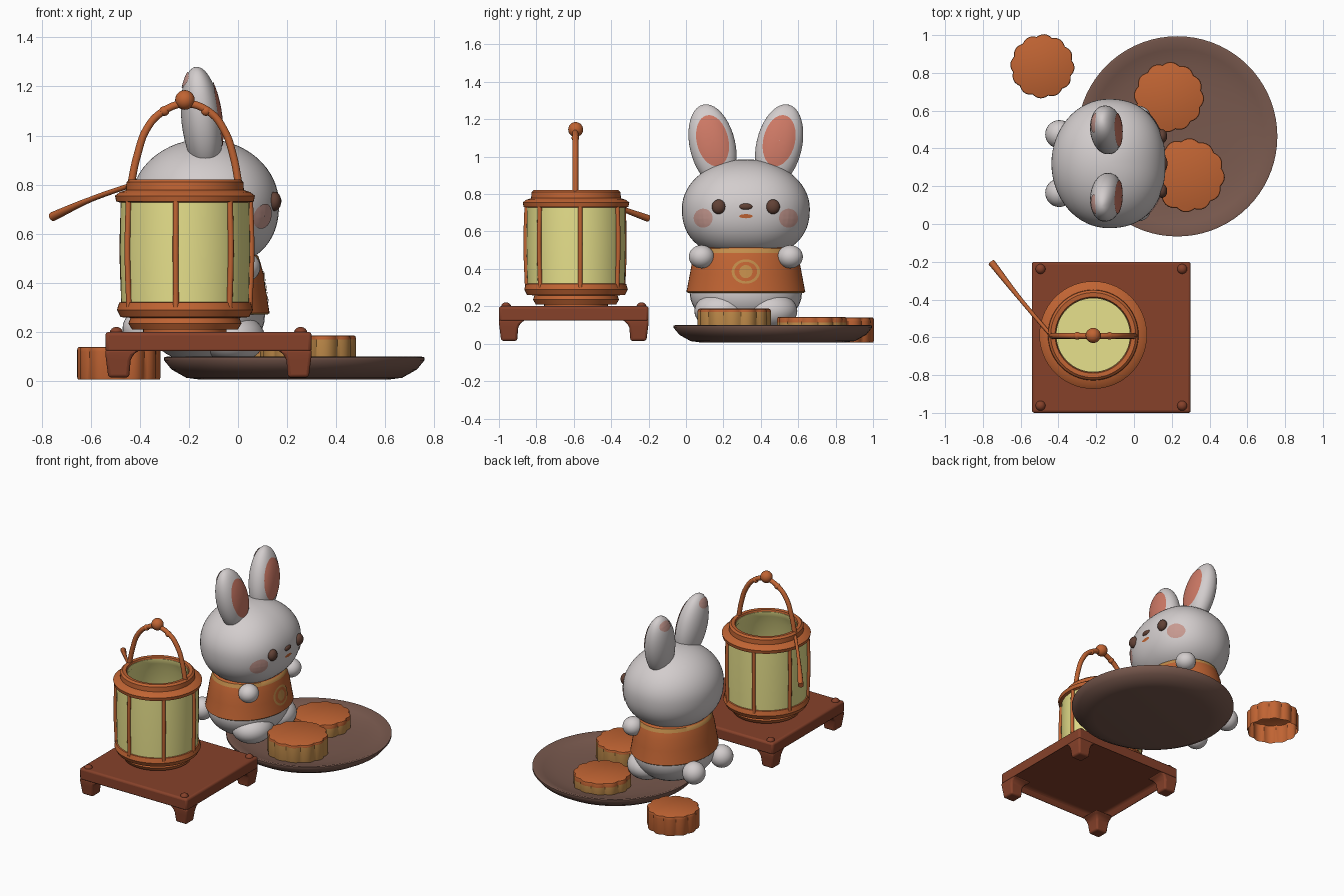
import bpy, bmesh, math
from mathutils import Vector, Matrix
from mathutils.bvhtree import BVHTree

if "Cube" in bpy.data.objects:
    bpy.data.objects.remove(bpy.data.objects["Cube"])

COLS = {"fur": (.65, .61, .61), "terracotta": (.53, .127, .033), "dark_wood": (.24, .053, .023),
        "plate_brown": (.19, .10, .076), "lamp_paper": (.95, .89, .31), "pastry_tan": (.54, .265, .07),
        "ear_pink": (.61, .19, .13), "blush": (.57, .32, .28), "eye_brown": (.12, .053, .036)}
MATS = {}
for n, c in COLS.items():
    MATS[n] = bpy.data.materials.new(n)
    MATS[n].diffuse_color = (*c, 1)


def finish(name, bm, mats, recalc=True):
    if recalc:
        bmesh.ops.recalc_face_normals(bm, faces=bm.faces)
    me = bpy.data.meshes.new(name)
    bm.to_mesh(me)
    bm.free()
    for m in mats.split():
        me.materials.append(MATS[m])
    ob = bpy.data.objects.new(name, me)
    bpy.context.collection.objects.link(ob)
    return ob


def ellipsoid(name, c, r, mat, rot=None, seg=40, front=2, low=2):
    """Ellipsoid; front squares the +x side of its plan, low fills out its lower half."""
    bm = bmesh.new()
    bmesh.ops.create_uvsphere(bm, u_segments=seg, v_segments=seg // 2, radius=1)
    for v in bm.verts:
        x, y, z = v.co
        p, q = (front if x > 0 else 2), (low if z < 0 else 2)
        h = (abs(x) ** p + abs(y) ** p) ** (1 / p)
        v.co /= (h ** q + abs(z) ** q) ** (1 / q)
    m = Matrix.Translation(c) @ (rot or Matrix()) @ Matrix.Diagonal((*r, 1))
    bmesh.ops.transform(bm, matrix=m, verts=bm.verts)
    return finish(name, bm, mat)


def loft(name, rings, mats, cap_start=True, cap_end=True, rule=None):
    """Skin closed rings of points; rule maps a face centre to a material index."""
    bm = bmesh.new()
    vs = [[bm.verts.new(p) for p in ring] for ring in rings]
    n = len(vs[0])
    for a, b in zip(vs, vs[1:]):
        for i in range(n):
            bm.faces.new((a[i], a[(i + 1) % n], b[(i + 1) % n], b[i]))
    if cap_start:
        bm.faces.new(vs[0])
    if cap_end:
        bm.faces.new(vs[-1])
    if rule:
        for f in bm.faces:
            f.material_index = rule(f.calc_center_median())
    return finish(name, bm, mats)


def lathe(name, c, prof, mats, seg=56, sx=1, rule=None, caps=(True, True)):
    rings = [[(c[0] + r * sx * math.cos(2 * math.pi * i / seg),
               c[1] + r * math.sin(2 * math.pi * i / seg), z) for i in range(seg)] for r, z in prof]
    return loft(name, rings, mats, *caps, rule)


def tube(name, pts, radii, mat, depth):
    cu = bpy.data.curves.new(name, 'CURVE')
    cu.dimensions = '3D'
    cu.bevel_depth, cu.bevel_resolution, cu.use_fill_caps = depth, 3, True
    cu.resolution_u = 6
    sp = cu.splines.new('BEZIER')
    sp.bezier_points.add(len(pts) - 1)
    for b, p, r in zip(sp.bezier_points, pts, radii):
        b.co, b.radius = p, r
        b.handle_left_type = b.handle_right_type = 'AUTO'
    cu.materials.append(MATS[mat])
    ob = bpy.data.objects.new(name, cu)
    bpy.context.collection.objects.link(ob)
    return ob


def patch(name, target, y, z, ry, rz, mat, ang=0, inner=0, side=1):
    """Thin painted disc or ring projected along x onto the target surface."""
    tb = bmesh.new()
    tb.from_mesh(target.data)
    tree = BVHTree.FromBMesh(tb)
    bm = bmesh.new()
    n, k, rows = 32, 6, []
    for j in range(k + 1):
        t = max(inner, .01) + (1 - max(inner, .01)) * j / k
        row = []
        for i in range(n):
            a = 2 * math.pi * i / n
            u, v = ry * t * math.cos(a), rz * t * math.sin(a)
            p = Vector((side * 2, y + u * math.cos(ang) - v * math.sin(ang),
                        z + u * math.sin(ang) + v * math.cos(ang)))
            hit, nor, _, _ = tree.ray_cast(p, Vector((-side, 0, 0)))
            row.append(bm.verts.new(hit + nor * .004) if hit else None)
        rows.append(row)
    for a, b in zip(rows, rows[1:]):
        for i in range(n):
            q = (a[i], a[(i + 1) % n], b[(i + 1) % n], b[i])
            if all(q):
                f = bm.faces.new(q)
                f.normal_update()
                if f.normal.x * side < 0:
                    f.normal_flip()
    tb.free()
    return finish(name, bm, mat, False)


def bevel(ob, w):
    m = ob.modifiers.new("bevel", 'BEVEL')
    m.width, m.segments, m.limit_method = w, 3, 'ANGLE'


# --- low stand: hollow slab, four tapered legs, corner studs ---
SX, SY, HX, HY = -.12, -.60, .42, .40
bm = bmesh.new()
bmesh.ops.create_cube(bm, size=1, matrix=Matrix.Translation((SX, SY, .158)) @ Matrix.Diagonal((2 * HX, 2 * HY, .085, 1)))
low = min(bm.faces, key=lambda f: f.calc_center_median().z)
bmesh.ops.inset_region(bm, faces=[low], thickness=.05)
bmesh.ops.translate(bm, verts=low.verts, vec=(0, 0, .045))
bevel(finish("stand_top", bm, "dark_wood"), .014)
for i in (-1, 1):
    for j in (-1, 1):
        rings = []
        for z, w, o in ((.015, .085, .012), (.085, .10, .003), (.11, .115, 0), (.13, .145, 0)):
            xs = [SX + i * (HX - o), SX + i * (HX - o - w)]
            ys = [SY + j * (HY - o), SY + j * (HY - o - w)]
            rings.append([(xs[0], ys[0], z), (xs[1], ys[0], z), (xs[1], ys[1], z), (xs[0], ys[1], z)])
        bevel(loft("stand_leg", rings, "dark_wood"), .012)
        ellipsoid("stand_stud", (SX + i * .375, SY + j * .362, .197), (.027, .027, .024), "dark_wood", seg=16)

# --- lantern ---
L = (-.216, -.588)
lathe("lantern_base", L, [(.17, .195), (.17, .21), (.215, .21), (.23, .235), (.222, .258), (.262, .261),
                          (.277, .29), (.268, .32), (.24, .326)], "terracotta")
lathe("lantern_paper", L, [(.245, .332), (.25, .70), (.197, .775), (.194, .808), (.2, .808), (.205, .78),
                           (.262, .74), (.265, .53), (.26, .318)], "lamp_paper", caps=(True, False))
lathe("lantern_top_ring", L, [(.255, .725), (.28, .732), (.285, .755), (.265, .77), (.24, .778), (.238, .81),
                              (.225, .822), (.202, .82), (.197, .808), (.2, .78), (.255, .725)],
      "terracotta", caps=(False, False))
for i in range(7):
    a = math.radians(-98 + i * 360 / 7)
    d = (math.cos(a), math.sin(a))
    tube("lantern_rib", [(L[0] + r * d[0], L[1] + r * d[1], z) for r, z in ((.264, .30), (.272, .53), (.266, .75))],
         (1, 1, 1), "terracotta", .012)
arch = [(-.438, .79), (-.41, .92), (-.37, 1.03), (-.31, 1.095), (-.214, 1.13), (-.115, 1.095), (-.055, 1.02),
        (-.02, .92), (.005, .79)]
tube("lantern_handle", [(x, -.592, z) for x, z in arch], [1] * 9, "terracotta", .016)
ellipsoid("handle_ball", (-.216, -.59, 1.145), (.04, .04, .04), "terracotta", seg=24)
for x in (-.30, -.13):
    ellipsoid("handle_collar", (x, -.592, 1.10), (.021, .02, .02), "terracotta", seg=16)
tube("lantern_stick", [(-.43, -.60, .80), (-.60, -.40, .74), (-.755, -.203, .67)], (.9, 1, 1.7), "terracotta", .011)

# --- plate ---
lathe("plate", (.229, .464), [(.38, .006), (.44, .014), (.50, .048), (.530, .085), (.530, .097), (.518, .10),
                              (.46, .078), (.38, .062), (.28, .053), (.1, .05)], "plate_brown", seg=72)


# --- scalloped pastries ---
def pastry(name, c, R, z0, z1, lid, mats, closed):
    def ring(s, z, n=96):
        pts = []
        for i in range(n):
            a = 2 * math.pi * i / n
            r = R * s * (.93 + .07 * abs(math.cos(6 * a + .4)))
            pts.append((c[0] + r * math.cos(a), c[1] + r * math.sin(a), z))
        return pts
    loft(name, [ring(.98, z0), ring(1, z0 + .01), ring(1, z1 - lid), ring(1, z1 - .012), ring(.985, z1 - .003),
                ring(.95, z1)], mats, closed, True, lambda p: int(p.z < z1 - lid) if closed else 0)


pastry("pastry_back", (.185, .672), .186, .045, .143, .03, "terracotta pastry_tan", True)
pastry("pastry_front", (.285, .258), .196, .045, .187, .018, "terracotta pastry_tan", True)
pastry("pastry_loose", (-.485, .835), .17, .006, .14, .02, "terracotta", False)

# --- rabbit, facing +x ---
CY = .32
head = ellipsoid("head", (-.135, CY, .722), (.302, .342, .264), "fur", seg=64, front=2.3, low=2.35)
ellipsoid("body", (-.14, CY, .27), (.25, .30, .20), "fur")
shirt = lathe("shirt", (-.135, CY), [(.27, .285), (.31, .272), (.318, .278), (.315, .29), (.30, .37), (.287, .44),
                                     (.272, .485), (.262, .51), (.22, .53)], "terracotta pastry_tan", sx=.83,
              rule=lambda p: int(p.z < .277 or .487 < p.z < .515))
for s in (-1, 1):
    ellipsoid("front_leg", (-.02, CY + s * .13, .175), (.13, .145, .10), "fur")
    ellipsoid("hind_foot", (-.395, CY + s * .155, .215), (.075, .075, .075), "fur", seg=28)
    ellipsoid("hand", (.025, CY + s * .237, .465), (.066, .068, .062), "fur", seg=28)
    rot = Matrix.Rotation(-s * math.radians(13), 4, 'X') @ Matrix.Rotation(math.radians(-6), 4, 'Y')
    ear = ellipsoid("ear", (-.148, CY + s * .178, 1.06), (.082, .122, .225), "fur", rot, front=2.3)
    patch("inner_ear", ear, CY + s * .178, 1.085, .083, .138, "ear_pink", ang=-s * math.radians(13))
    patch("ear_tip_mark", ear, CY + s * .215, 1.225, .05, .032, "blush", side=-1)
    ellipsoid("eye", (.148, CY + s * .145, .732), (.028, .037, .039), "eye_brown", seg=24)
    patch("cheek", head, CY + s * .226, .672, .05, .05, "blush")
ellipsoid("nose", (.164, CY, .733), (.013, .036, .017), "eye_brown", seg=20)
patch("mouth", head, CY, .682, .036, .011, "terracotta")
patch("shirt_ring", shirt, CY, .385, .075, .065, "pastry_tan", inner=.8)
patch("shirt_dot", shirt, CY, .385, .035, .035, "pastry_tan")

# --- curves to meshes, smooth shading with sharp edges kept ---
bpy.ops.object.select_all(action='DESELECT')
curves = [o for o in bpy.data.objects if o.type == 'CURVE']
for o in curves:
    o.select_set(True)
bpy.context.view_layer.objects.active = curves[0]
bpy.ops.object.convert(target='MESH')
bpy.ops.object.select_all(action='SELECT')
bpy.ops.object.shade_smooth_by_angle(angle=math.radians(42))

for m in bpy.data.materials:
    if m.users and not m.is_grease_pencil:
        m.use_nodes = True
        m.node_tree.nodes["Principled BSDF"].inputs["Base Color"].default_value = m.diffuse_color
